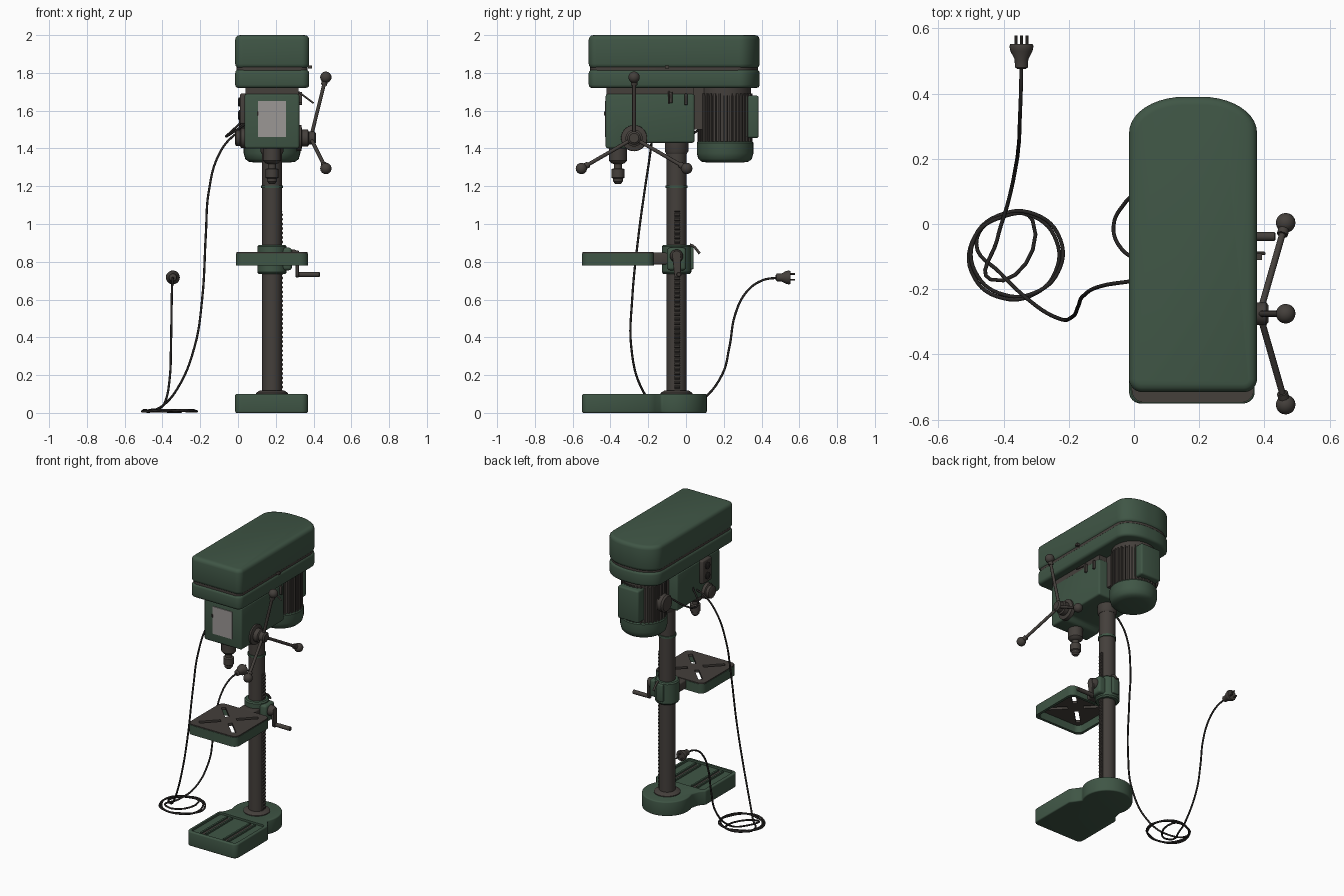
import bpy, bmesh
from math import sin, cos, pi, radians
from mathutils import Vector

if "Cube" in bpy.data.objects:
    bpy.data.objects.remove(bpy.data.objects["Cube"])


def material(name, rgb):
    m = bpy.data.materials.new(name)
    m.use_nodes = True
    m.diffuse_color = (*rgb, 1)
    m.node_tree.nodes["Principled BSDF"].inputs["Base Color"].default_value = (*rgb, 1)
    return m


GREEN = material("green paint", (0.05, 0.092, 0.06))
METAL = material("brown metal", (0.058, 0.05, 0.044))
PLATE = material("pale grey plate", (0.33, 0.31, 0.3))
BLACK = material("black rubber", (0.02, 0.018, 0.017))
CX, CY = 0.18, -0.05          # column axis
smooth = []


def place(a, b, h, axis):
    return {"X": (h, a, b), "Y": (a, h, b), "Z": (a, b, h)}[axis]


def loft(name, rings, mat, caps=True, bevel=0):
    """Skin equal-length rings of points, capped or closed into a loop."""
    bm = bmesh.new()
    loops = [[bm.verts.new(p) for p in ring] for ring in rings]
    pairs = list(zip(loops, loops[1:])) + ([] if caps else [(loops[-1], loops[0])])
    n = len(loops[0])
    for lo, hi in pairs:
        for i in range(n):
            j = (i + 1) % n
            bm.faces.new((lo[i], lo[j], hi[j], hi[i]))
    if caps:
        bm.faces.new(loops[0])
        bm.faces.new(loops[-1])
    bmesh.ops.recalc_face_normals(bm, faces=bm.faces)
    if bevel:
        sharp = [e for e in bm.edges if e.calc_face_angle(0) > 0.7]
        bmesh.ops.bevel(bm, geom=sharp, offset=bevel, segments=3, profile=0.5,
                        affect="EDGES", clamp_overlap=True)
    me = bpy.data.meshes.new(name)
    bm.to_mesh(me)
    bm.free()
    me.materials.append(mat)
    ob = bpy.data.objects.new(name, me)
    bpy.context.collection.objects.link(ob)
    smooth.append(ob)
    return ob


def prism(name, outline, lo, hi, mat, axis="Z", bevel=0):
    return loft(name, [[place(a, b, h, axis) for a, b in outline] for h in (lo, hi)], mat, bevel=bevel)


def box(name, x, y, z, mat, bevel=0):
    return prism(name, [(x[0], y[0]), (x[1], y[0]), (x[1], y[1]), (x[0], y[1])], *z, mat, bevel=bevel)


def circle(a, b, r, n=32, start=0, sweep=2 * pi):
    return [(a + r * cos(start + sweep * i / n), b + r * sin(start + sweep * i / n)) for i in range(n)]


def lathe(name, a, b, profile, mat, axis="Z", n=32):
    """Turned part: profile is (radius, position along the axis)."""
    return loft(name, [[place(p, q, h, axis) for p, q in circle(a, b, r, n)] for r, h in profile], mat)


def rounded(x0, x1, y0, y1, front, back=None, n=8):
    """Rectangle with elliptical corners; front and back are (rx, ry)."""
    back = back or front
    pts = []
    for k, (x, y, sx, sy, (rx, ry)) in enumerate([(x1, y1, -1, -1, back), (x0, y1, 1, -1, back),
                                                  (x0, y0, 1, 1, front), (x1, y0, -1, 1, front)]):
        for i in range(n + 1):
            t = (k + i / n) * pi / 2
            pts.append((x + sx * rx + rx * cos(t), y + sy * ry + ry * sin(t)))
    return pts


def tube(name, points, r, mat):
    cu = bpy.data.curves.new(name, "CURVE")
    cu.dimensions = "3D"
    cu.bevel_depth, cu.bevel_resolution, cu.use_fill_caps = r, 3, True
    cu.resolution_u = 6
    sp = cu.splines.new("BEZIER")
    sp.bezier_points.add(len(points) - 1)
    for bp, p in zip(sp.bezier_points, points):
        bp.co = p
        bp.handle_left_type = bp.handle_right_type = "AUTO"
    cu.materials.append(mat)
    ob = bpy.data.objects.new(name, cu)
    bpy.context.collection.objects.link(ob)
    return ob


def cut(target, cutter):
    cutter.hide_render = True
    cutter.hide_set(True)
    mod = target.modifiers.new("cut", "BOOLEAN")
    mod.operation, mod.object, mod.solver = "DIFFERENCE", cutter, "EXACT"


# Base: square front, round back, sunken top with raised slot rails
outline = [p for p in rounded(-0.015, 0.37, -0.55, -0.2, (0.035, 0.035))[18:]]
outline += [(0.37, -0.2), (0.345, -0.165)]
outline += circle(CX, CY, 0.16, 28, radians(-30), radians(240)) + [(0.015, -0.165), (-0.015, -0.2)]
base = prism("base", outline, 0, 0.1, GREEN, bevel=0.008)
cut(base, prism("base_pocket_cutter", rounded(0.005, 0.35, -0.53, -0.2, (0.02, 0.02)), 0.086, 0.15, GREEN))
for x in (0.09, 0.265):
    for s in (-1, 1):
        box("base_slot_rail", (x + s * 0.018 - 0.006, x + s * 0.018 + 0.006), (-0.51, -0.22), (0.08, 0.097), GREEN)
    box("base_slot", (x - 0.012, x + 0.012), (-0.51, -0.22), (0.083, 0.088), METAL)

# Column, collars and toothed rack
lathe("column", CX, CY, [(0.052, 0.09), (0.052, 1.45)], METAL)
lathe("column_flange", CX, CY, [(0.085, 0.09), (0.085, 0.105), (0.065, 0.118)], METAL)
lathe("column_ring", CX, CY, [(0.058, 1.19), (0.058, 1.205)], GREEN)
lathe("column_collar", CX, CY, [(0.054, 1.37), (0.062, 1.385), (0.062, 1.45)], METAL)
teeth = [(0.225, 0.11)] + [(0.239 if i % 4 < 2 else 0.233, 0.11 + 0.96 * i / 160) for i in range(161)]
prism("rack", teeth + [(0.225, 1.07)], -0.062, -0.032, METAL, "Y")

# Table: green rim, slotted metal top
TY = -0.36
outer, inner = [rounded(-0.01 + d, 0.37 - d, -0.55 + d, -0.17 - d, (0.04, 0.04)) for d in (0, 0.018)]
loft("table_rim", [[(x, y, z) for x, y in o] for o, z in
                   ((outer, 0.78), (outer, 0.845), (inner, 0.845), (inner, 0.78))], GREEN, caps=False)
top = prism("table_top", rounded(-0.007, 0.367, -0.547, -0.173, (0.038, 0.038)), 0.833, 0.851, METAL)
for k in range(4):
    d = Vector((cos(pi / 4 + k * pi / 2), sin(pi / 4 + k * pi / 2)))
    side = Vector((-d.y, d.x)) * 0.014
    c = Vector((CX, TY))
    pts = [c + d * 0.05 - side, c + d * 0.19 - side, c + d * 0.19 + side, c + d * 0.05 + side]
    cut(top, prism("table_slot_cutter", pts, 0.8, 0.9, METAL))
box("table_arm", (0.12, 0.24), (-0.2, -0.09), (0.785, 0.848), METAL, 0.01)

# Table bracket, crank and lock lever
lathe("bracket", CX, CY, [(0.07, 0.735), (0.078, 0.745), (0.078, 0.88), (0.07, 0.888)], GREEN)
box("bracket_gear_case", (0.21, 0.285), (-0.1, 0.0), (0.755, 0.875), GREEN, 0.015)
lathe("crank_boss", CY, 0.83, [(0.035, 0.27), (0.035, 0.3), (0.022, 0.322)], METAL, "X")
prism("crank_arm", circle(CY, 0.835, 0.024, 12, 0, pi) + circle(CY + 0.005, 0.735, 0.018, 12, pi, pi),
      0.305, 0.322, METAL, "X", 0.004)
lathe("crank_handle", CY + 0.012, 0.733, [(0.012, 0.31), (0.014, 0.35), (0.014, 0.43), (0.009, 0.434)], METAL, "X")
tube("lock_lever", [(0.2, 0.02, 0.89), (0.2, 0.035, 0.885), (0.2, 0.073, 0.843)], 0.007, METAL)
box("bracket_clamp", (0.155, 0.205), (0.015, 0.04), (0.76, 0.88), GREEN, 0.006)

# Drill head with front plate
HX = (0.035, 0.325)
prism("head", [(-0.425, 1.4), (-0.31, 1.4), (-0.28, 1.43), (0.045, 1.43), (0.045, 1.69), (-0.425, 1.69)],
      *HX, GREEN, "X", 0.012)
box("head_top", (0.04, 0.32), (-0.42, 0.04), (1.685, 1.73), METAL)
box("front_plate", (0.105, 0.255), (-0.43, -0.42), (1.46, 1.65), PLATE)
box("plate_latch", (0.1, 0.108), (-0.433, -0.42), (1.575, 1.595), METAL)
for y, z in ((-0.08, 1.67), (0.0, 1.66)):
    box("side_bolt", (0.32, 0.34), (y - 0.008, y + 0.008), (z - 0.03, z + 0.03), METAL, 0.004)
tube("belt_lever", [(0.32, -0.09, 1.7), (0.36, -0.09, 1.67), (0.4, -0.09, 1.64)], 0.005, METAL)

# Quill and chuck
lathe("chuck", CX, -0.36, [(0.047, 1.41), (0.047, 1.335), (0.036, 1.322), (0.022, 1.318), (0.022, 1.295),
                           (0.034, 1.29), (0.034, 1.245), (0.026, 1.24), (0.026, 1.225), (0.014, 1.212)], METAL)

# Feed hub, spokes and ball grips
HY, HZ = -0.275, 1.455
lathe("feed_hub", HY, HZ, [(0.07, 0.31), (0.068, 0.335), (0.045, 0.34), (0.045, 0.37), (0.035, 0.375),
                           (0.035, 0.405), (0.025, 0.413)], METAL, "X")
for k in range(3):
    t = pi / 2 + k * 2 * pi / 3
    def along(f):
        return Vector((0.385 + 0.08 * f, HY + 0.322 * f * cos(t), HZ + 0.322 * f * sin(t)))
    tube("feed_spoke", [along(0), along(1)], 0.01, METAL)
    tube("feed_grip_neck", [along(0.87), along(1)], 0.017, METAL)
    bpy.ops.mesh.primitive_uv_sphere_add(segments=20, ring_count=12, radius=0.03, location=along(1))
    grip = bpy.context.object
    grip.name = "feed_grip"
    grip.data.materials.append(METAL)
    smooth.append(grip)

# Return spring cap and switch box on the other side
lathe("spring_cap", HY, HZ, [(0.055, 0.045), (0.052, 0.015), (0.042, 0.01), (0.042, -0.01), (0.03, -0.016)], METAL, "X")
box("switch_box", (0.01, 0.045), (-0.3, -0.2), (1.53, 1.69), METAL, 0.008)
for z in (1.575, 1.645):
    lathe("switch_button", -0.25, z, [(0.024, 0.015), (0.024, 0.004), (0.018, 0.0)], BLACK, "X", 20)

# Belt cover in two halves with a dark seam
def cover(name, d, lo, hi, mat, bevel=0):
    return prism(name, rounded(-0.015 + d, 0.377 - d, -0.515 + d, 0.39 - d, (0.04, 0.04), (0.17, 0.11), 10),
                 lo, hi, mat, bevel=bevel)
cover("cover_bottom", 0, 1.72, 1.817, GREEN, 0.018)
cover("cover_seam", 0.008, 1.79, 1.85, METAL)
cover("cover_top", 0, 1.823, 2.0, GREEN, 0.025)
box("cover_latch", (0.37, 0.393), (-0.11, -0.09), (1.822, 1.838), METAL)

# Motor: finned body, rounded end cap, terminal cover and mount
MY = 0.207
fins = [(CX + r * cos(a), MY + r * sin(a)) for i in range(36) for a0 in [2 * pi * i / 36]
        for r, a in ((0.134, a0), (0.134, a0 + 0.085), (0.145, a0 + 0.09), (0.145, a0 + 0.165))]
prism("motor_body", fins, 1.42, 1.69, METAL)
lathe("motor_top", CX, MY, [(0.138, 1.68), (0.138, 1.73)], METAL)
lathe("motor_cap", CX, MY, [(0.09, 1.325), (0.125, 1.33), (0.142, 1.345), (0.15, 1.375), (0.15, 1.43),
                            (0.144, 1.438)], GREEN)
box("motor_back_panel", (0.1, 0.26), (0.3, 0.385), (1.455, 1.68), GREEN, 0.012)
lathe("motor_terminal", MY - 0.01, 1.55, [(0.06, 0.06), (0.06, 0.015), (0.05, 0.004)], METAL, "X")
box("motor_mount", (0.1, 0.26), (0.03, 0.1), (1.5, 1.72), METAL)

# Motor lead and power cable with a coil on the floor
tube("motor_lead", [(0.03, 0.12, 1.55), (-0.035, 0.055, 1.49), (-0.062, 0, 1.465), (-0.05, -0.06, 1.47),
                    (0.04, -0.13, 1.53)], 0.006, BLACK)
cable = [(0.04, -0.17, 1.5), (-0.02, -0.177, 1.47), (-0.1, -0.19, 1.37), (-0.155, -0.22, 1.17), (-0.17, -0.25, 0.95),
         (-0.19, -0.285, 0.6), (-0.23, -0.29, 0.35), (-0.32, -0.235, 0.13), (-0.41, -0.15, 0.03)]
for i in range(19):
    t = radians(160 - 45 * i)
    r = 0.13 + 0.014 * sin(i * 0.9)
    cable.append((-0.355 + r * 1.05 * cos(t), -0.105 + r * sin(t), 0.007 + 0.004 * (i % 3)))
cable += [(-0.44, -0.17, 0.015), (-0.42, -0.05, 0.02), (-0.385, 0.07, 0.06), (-0.36, 0.19, 0.2), (-0.355, 0.23, 0.35),
          (-0.352, 0.26, 0.52), (-0.35, 0.32, 0.64), (-0.347, 0.4, 0.7), (-0.345, 0.49, 0.717)]
tube("power_cable", cable, 0.006, BLACK)
lathe("plug", -0.345, 0.717, [(0.012, 0.475), (0.02, 0.48), (0.021, 0.505), (0.034, 0.53), (0.037, 0.545),
                              (0.034, 0.552)], METAL, "Y", 20)
for dx, dz in ((-0.017, -0.012), (0.017, -0.012), (0, 0.018)):
    lathe("plug_prong", -0.345 + dx, 0.717 + dz, [(0.005, 0.54), (0.005, 0.578)], METAL, "Y", 8)

# Smooth curved surfaces, keep hard edges
bpy.ops.object.select_all(action="DESELECT")
for ob in smooth:
    if not ob.hide_render:
        ob.select_set(True)
        bpy.context.view_layer.objects.active = ob
bpy.ops.object.shade_smooth_by_angle(angle=radians(35))
